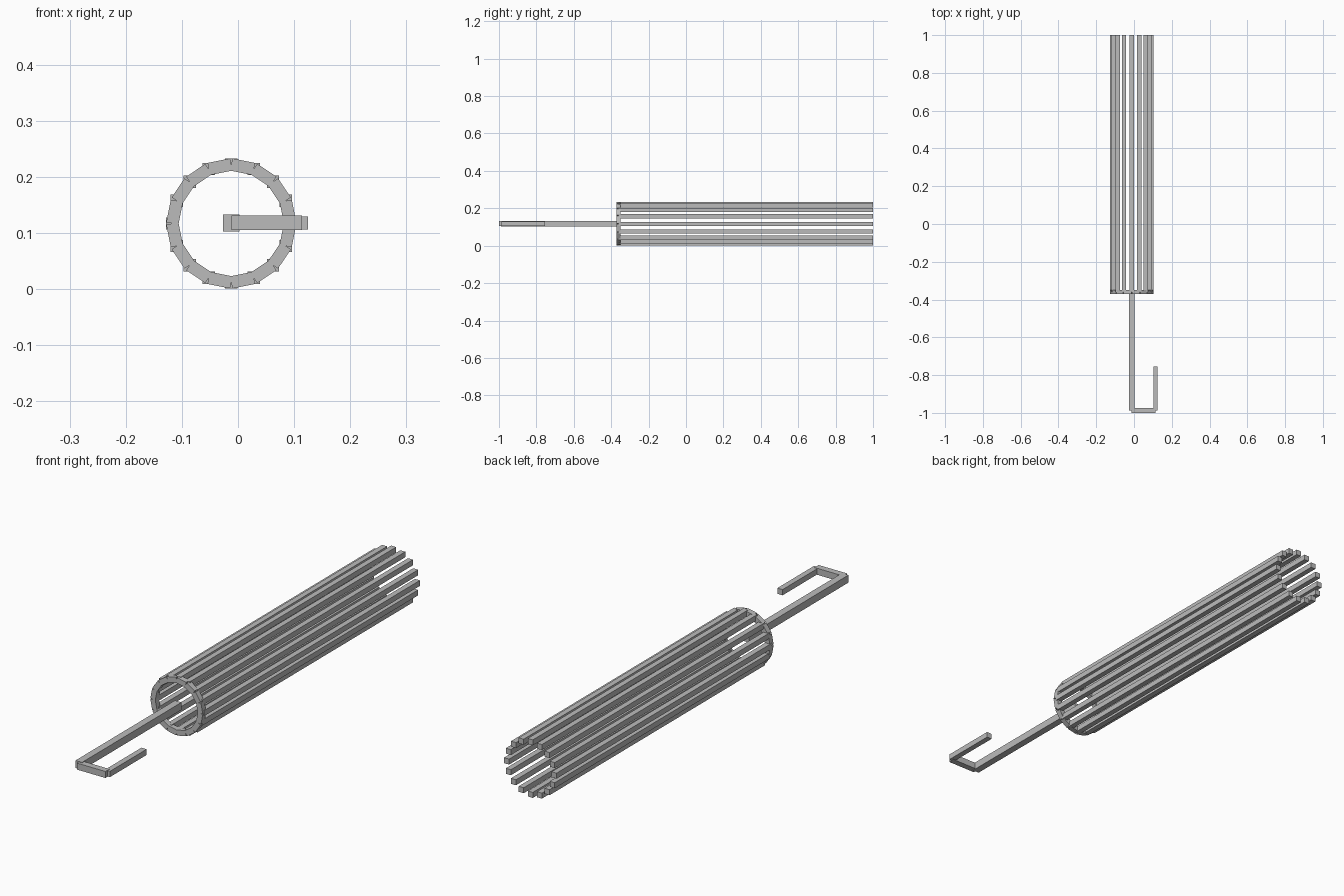
import bpy
import math
from mathutils import Matrix

cube = bpy.data.objects.get("Cube")
if cube:
    bpy.data.objects.remove(cube, do_unlink=True)

# Single grey metal
metal = bpy.data.materials.new("grey_metal")
metal.use_nodes = True
GREY = (0.5, 0.5, 0.5, 1)
metal.diffuse_color = GREY
metal.node_tree.nodes["Principled BSDF"].inputs["Base Color"].default_value = GREY


def box(name, center, size, turn=0.0):
    """Box of a given size, turned about the y axis."""
    bpy.ops.mesh.primitive_cube_add(size=1, location=center)
    obj = bpy.context.object
    obj.name = name
    obj.data.transform(Matrix.Rotation(turn, 4, "Y") @ Matrix.Diagonal((*size, 1)))
    obj.data.materials.append(metal)
    return obj


COUNT = 16
CX, CZ = -0.012, 0.117      # cage axis
RADIUS = 0.105
RING_Y, BACK_Y = -0.36, 1.0
STEP = 2 * math.pi / COUNT
CHORD = 2 * RADIUS * math.sin(STEP / 2)
APOTHEM = RADIUS * math.cos(STEP / 2)

for i in range(COUNT):
    # Long square bars, all kept upright
    a = i * STEP
    box(f"cage_bar_{i + 1}",
        (CX + RADIUS * math.sin(a), (RING_Y + BACK_Y) / 2, CZ + RADIUS * math.cos(a)),
        (0.022, BACK_Y - RING_Y, 0.022))
    # Straight ring segments joining neighbouring bars
    a += STEP / 2
    box(f"ring_segment_{i + 1}",
        (CX + APOTHEM * math.sin(a), RING_Y, CZ + APOTHEM * math.cos(a)),
        (CHORD, 0.022, 0.022), a)

# Hooked handle: shaft, crosspiece and returning tip
box("handle_shaft", (CX, -0.674, 0.118), (0.029, 0.628, 0.03))
box("handle_crosspiece", (0.051, -0.987, 0.118), (0.126, 0.026, 0.026))
box("handle_tip", (0.1135, -0.871, 0.118), (0.023, 0.232, 0.023))
